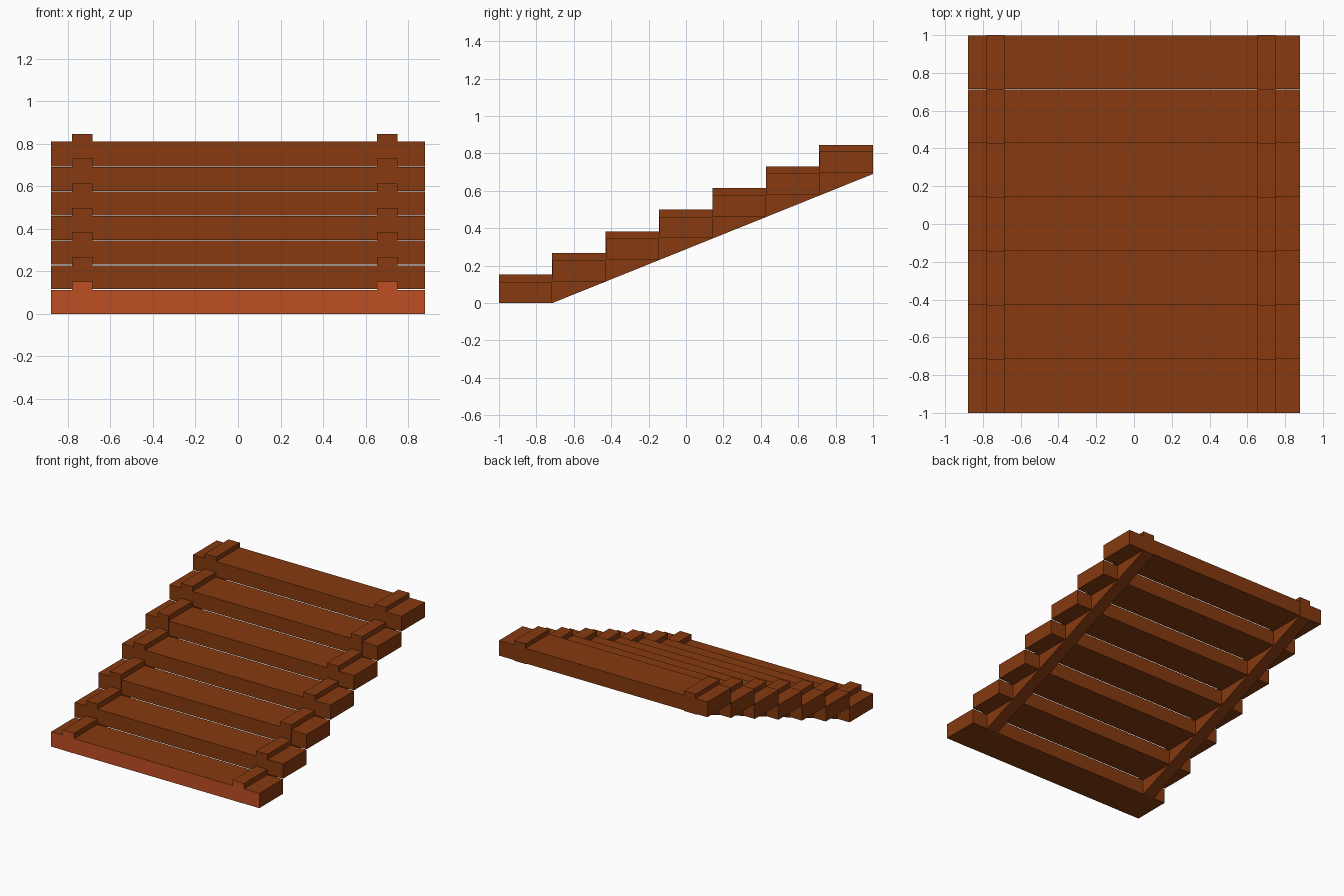
import bpy, bmesh

if "Cube" in bpy.data.objects:
    bpy.data.objects.remove(bpy.data.objects["Cube"])

STEPS = 7
RUN = 2.0 / STEPS
RISE = 0.1157
GAP = 0.003


def material(name, rgb):
    m = bpy.data.materials.new(name)
    m.diffuse_color = (*rgb, 1.0)
    m.use_nodes = True
    m.node_tree.nodes["Principled BSDF"].inputs["Base Color"].default_value = m.diffuse_color
    return m


brown = material("brown wood", (0.24, 0.042, 0.005))
orange = material("orange front", (0.52, 0.077, 0.017))


def extruded(name, profile, x0, x1):
    """Extrude a (y, z) side profile from x0 to x1."""
    bm = bmesh.new()
    face = bm.faces.new([bm.verts.new((x0, y, z)) for y, z in profile])
    res = bmesh.ops.extrude_face_region(bm, geom=[face])
    verts = [v for v in res["geom"] if isinstance(v, bmesh.types.BMVert)]
    bmesh.ops.translate(bm, verts=verts, vec=(x1 - x0, 0, 0))
    bmesh.ops.recalc_face_normals(bm, faces=bm.faces)
    # the foremost faces carry the orange colour
    for f in bm.faces:
        if f.normal.y < -0.9 and f.calc_center_median().y < -0.98:
            f.material_index = 1
    mesh = bpy.data.meshes.new(name)
    bm.to_mesh(mesh)
    bm.free()
    mesh.materials.append(brown)
    mesh.materials.append(orange)
    ob = bpy.data.objects.new(name, mesh)
    bpy.context.collection.objects.link(ob)
    return ob


# step blocks
for i in range(STEPS):
    y0, y1 = -1 + i * RUN, -1 + (i + 1) * RUN - 0.001
    z0, z1 = i * RISE, (i + 1) * RISE - (GAP if i < STEPS - 1 else 0)
    extruded(f"step_{i + 1}", [(y0, z0), (y1, z0), (y1, z1), (y0, z1)], -0.88, 0.88)

# saw-tooth stringers, standing slightly proud of the steps
saw = [(-1.001, 0), (-1 + RUN, 0), (1.0, 0.69)]
for i in reversed(range(STEPS)):
    z = 0.153 + i * 0.1153
    saw += [(-1 + (i + 1) * RUN - 0.002 * (i < STEPS - 1), z), (-1.001 + i * RUN, z)]
    if i:
        saw[-1] = (-1 + i * RUN - 0.002, z)
# remove coincident helper offsets so risers stay vertical
extruded("left_stringer", saw, -0.78, -0.685)
extruded("right_stringer", saw, 0.655, 0.75)
